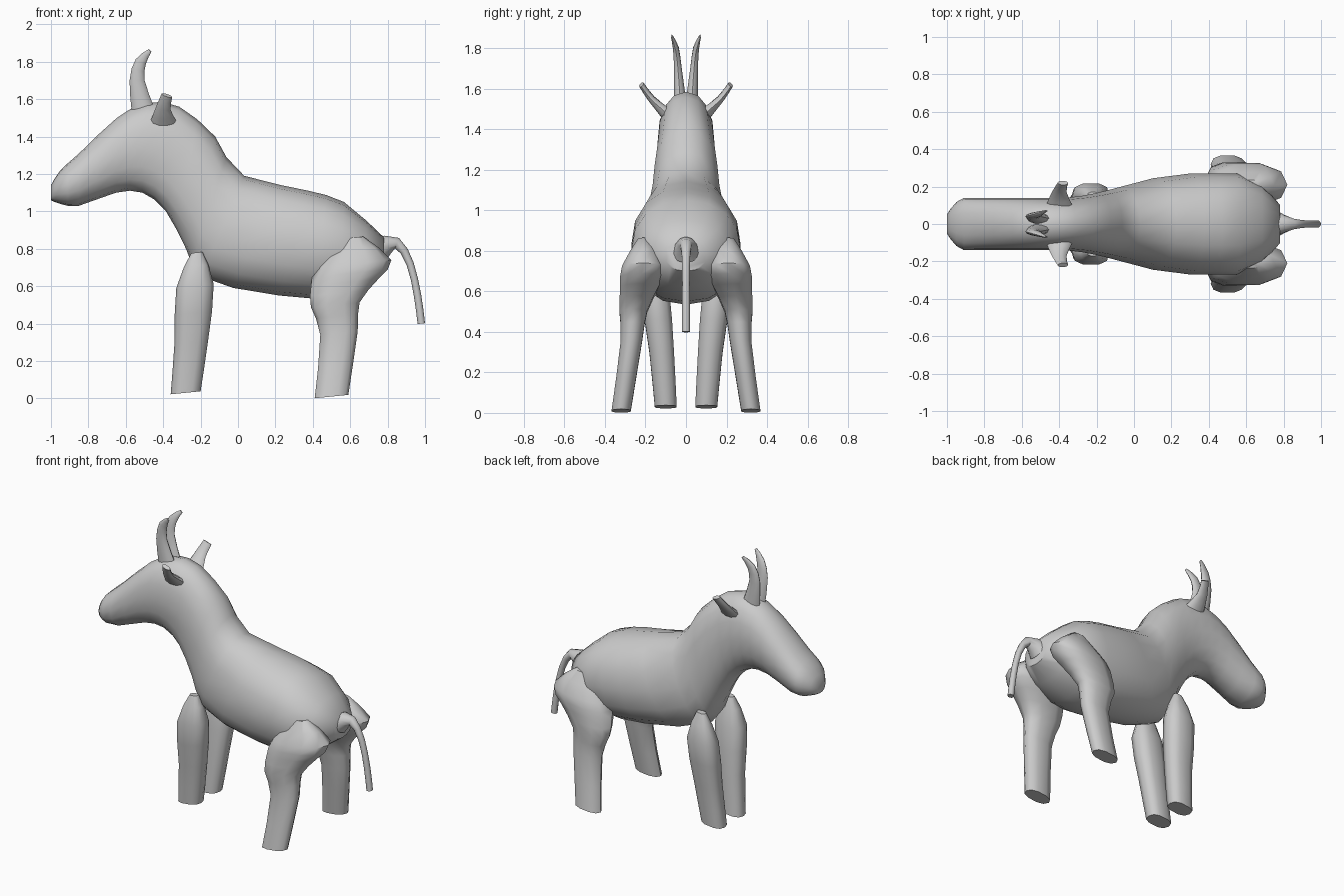
import bpy, bmesh, math
from mathutils import Vector

cube = bpy.data.objects.get("Cube")
if cube:
    bpy.data.objects.remove(cube, do_unlink=True)

shade = 0.6
grey = bpy.data.materials.new("plain_grey")
grey.use_nodes = True
grey.diffuse_color = (shade, shade, shade, 1)
shader = grey.node_tree.nodes["Principled BSDF"]
shader.inputs["Base Color"].default_value = grey.diffuse_color


def refine(stations):
    """Insert one smooth in-between station in every gap."""
    points = [Vector(s) for s in stations]
    result = [points[0]]
    for i in range(len(points) - 1):
        start, end = points[i], points[i + 1]
        before = points[max(i - 1, 0)]
        after = points[min(i + 2, len(points) - 1)]
        result.append((9 * (start + end) - before - after) / 16)
        result.append(end)
    return result


def loft(name, rings, sides, squareness):
    """Skin superellipse rings given as (centre, half axis, half axis)."""
    bm = bmesh.new()
    loops = []
    for centre, u, v in rings:
        loop = []
        for i in range(sides):
            angle = math.tau * i / sides
            c, s = math.cos(angle), math.sin(angle)
            across = math.copysign(abs(c) ** squareness, c)
            along = math.copysign(abs(s) ** squareness, s)
            loop.append(bm.verts.new(centre + u * across + v * along))
        loops.append(loop)
    for lower, upper in zip(loops, loops[1:]):
        for i in range(sides):
            j = (i + 1) % sides
            bm.faces.new((lower[i], lower[j], upper[j], upper[i]))
    bm.faces.new(loops[0])
    bm.faces.new(loops[-1])
    bmesh.ops.recalc_face_normals(bm, faces=bm.faces)
    mesh = bpy.data.meshes.new(name)
    bm.to_mesh(mesh)
    bm.free()
    mesh.materials.append(grey)
    part = bpy.data.objects.new(name, mesh)
    bpy.context.collection.objects.link(part)
    bpy.ops.object.select_all(action='DESELECT')
    part.select_set(True)
    bpy.context.view_layer.objects.active = part
    bpy.ops.object.shade_smooth_by_angle(angle=math.radians(50))


def limb(name, stations, flatness, side=1, level=False, squareness=1):
    """Tapering tube along stations of x, y, z and radius."""
    points = refine(stations)
    rings = []
    for i, point in enumerate(points):
        radius = point[3]
        ahead = points[min(i + 1, len(points) - 1)]
        behind = points[max(i - 1, 0)]
        tangent = (ahead - behind).to_3d().normalized()
        if level:
            u, v = Vector((1, 0, 0.1)), Vector((0, 1, 0))
        else:
            u = Vector((tangent.z, 0, -tangent.x)).normalized()
            v = tangent.cross(u)
        ring = [point.to_3d(), u * radius, v * radius * flatness]
        for vector in ring:
            vector.y *= side
        rings.append(ring)
    loft(name, rings, 10, squareness)


def trunk_ring(station):
    """Cross-section leaning at the shoulder and widening to the barrel."""
    x, z, height = station
    lean = 0.13 * math.exp(-((x - 0.05) / 0.35) ** 2)
    t = min(max((x + 0.4) / 0.7, 0), 1)
    width = 0.14 + 0.13 * t * t * (3 - 2 * t)
    width = min(width, 1.3 * height)
    return Vector((x, 0, z)), Vector((lean, 0, height)), Vector((0, width, 0))


# Muzzle, head, neck and trunk: x, z and half height
trunk = [(-1, 1.1, .04), (-.95, 1.13, .09), (-.85, 1.17, .14), (-.65, 1.3, .2),
         (-.5, 1.34, .24), (-.35, 1.28, .28), (-.2, 1.1, .3), (-.08, .92, .27),
         (.3, .83, .28), (.55, .8, .25), (.78, .78, .08)]
loft("body", [trunk_ring(s) for s in refine(trunk)], sides=16, squareness=0.9)

foreleg = [(-.22, .15, .78, .03), (-.23, .15, .6, .1),
           (-.25, .12, .3, .09), (-.28, .1, .03, .08)]
hind_leg = [(.62, .21, .86, .05), (.62, .21, .72, .2), (.57, .23, .62, .18),
            (.52, .26, .5, .13), (.54, .27, .35, .1), (.5, .32, .01, .09)]
horn = [(-.51, .03, 1.55, .06), (-.54, .04, 1.7, .04),
        (-.52, .05, 1.8, .03), (-.47, .07, 1.86, .01)]
ear = [(-.4, .1, 1.48, .07), (-.4, .17, 1.55, .04), (-.38, .22, 1.62, .03)]

# Paired parts on both sides
for label, side in (("far", 1), ("near", -1)):
    limb("foreleg_" + label, foreleg, 0.7, side, level=True, squareness=0.75)
    limb("hind_leg_" + label, hind_leg, 0.55, side, level=True, squareness=0.85)
    limb("horn_" + label, horn, 0.5, side)
    limb("ear_" + label, ear, 0.45, side)

# Tail arching over and hanging down
tail = [(.76, 0, .8, .07), (.85, 0, .83, .03), (.92, 0, .72, .02),
        (.96, 0, .55, .02), (.98, 0, .4, .02)]
limb("tail", tail, 1)
